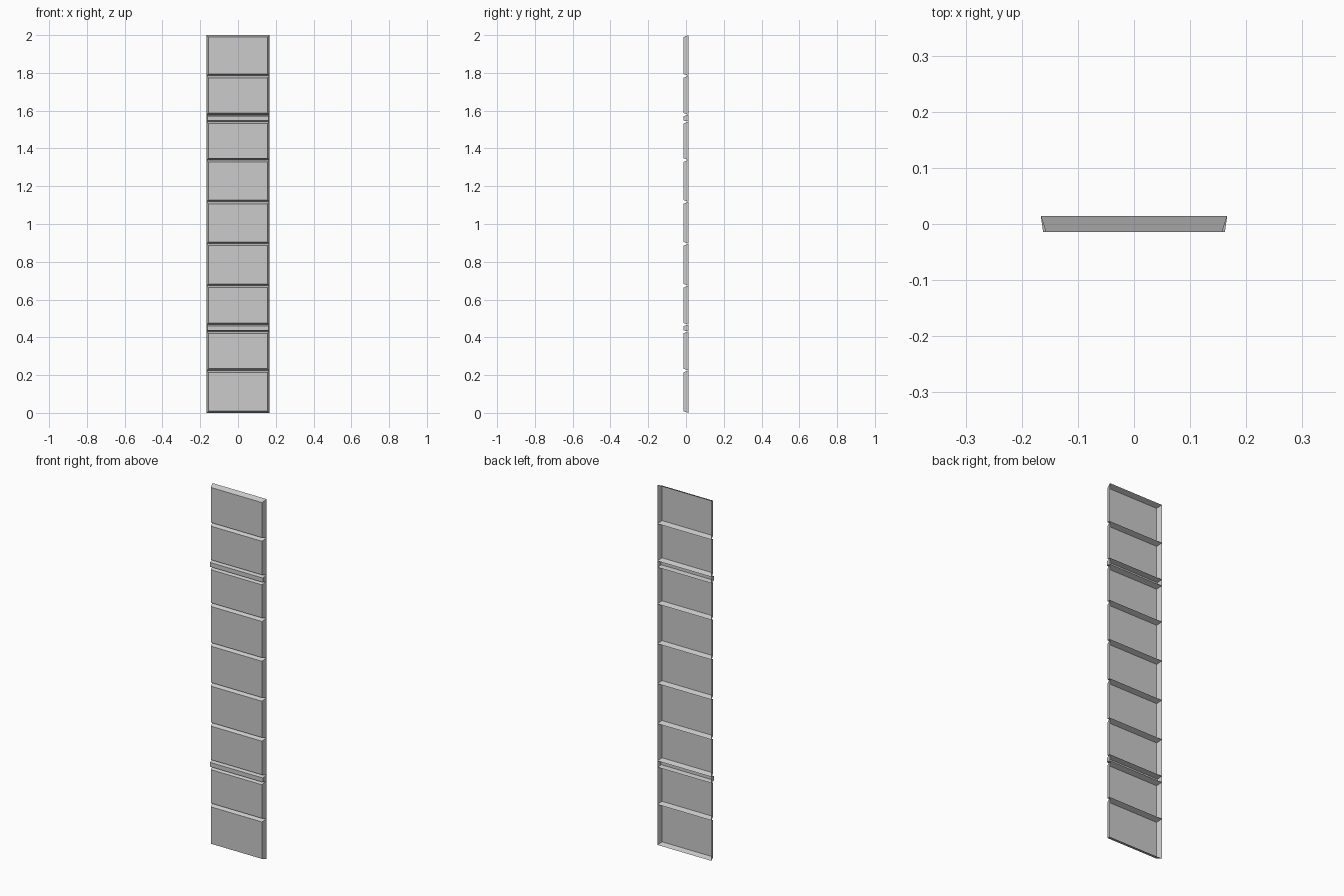
import bpy
import bmesh

if "Cube" in bpy.data.objects:
    bpy.data.objects.remove(bpy.data.objects["Cube"])

Y_FRONT, Y_BACK = -0.014, 0.014
HALF_WIDTH = 0.166


def bevelled_block(name, z0, z1, side, bottom, top):
    """Open-backed block: flat front plus four sloping edges."""
    bm = bmesh.new()

    def ring(x, y, low, high):
        return [bm.verts.new(p) for p in
                ((-x, y, low), (x, y, low), (x, y, high), (-x, y, high))]

    back = ring(HALF_WIDTH, Y_BACK, z0, z1)
    front = ring(HALF_WIDTH - side, Y_FRONT, z0 + bottom, z1 - top)
    bm.faces.new(front)
    for i in range(4):
        j = (i + 1) % 4
        bm.faces.new((back[i], back[j], front[j], front[i]))
    mesh = bpy.data.meshes.new(name)
    bm.to_mesh(mesh)
    bm.free()
    obj = bpy.data.objects.new(name, mesh)
    bpy.context.collection.objects.link(obj)


# Large stone panels, stacked in three groups
groups = [(0.0, 0.225, 0.432),
          (0.467, 0.674, 0.896, 1.118, 1.339, 1.543),
          (1.578, 1.785, 2.0)]
for g, levels in enumerate(groups):
    for k, (z0, z1) in enumerate(zip(levels, levels[1:])):
        bevelled_block(f"stone_panel_{g}_{k}", z0, z1, 0.009, 0.009, 0.011)

# Narrow bands between the groups
for k, (lower, upper) in enumerate(zip(groups, groups[1:])):
    bevelled_block(f"narrow_band_{k}", lower[-1], upper[0], 0.004, 0.004, 0.007)
